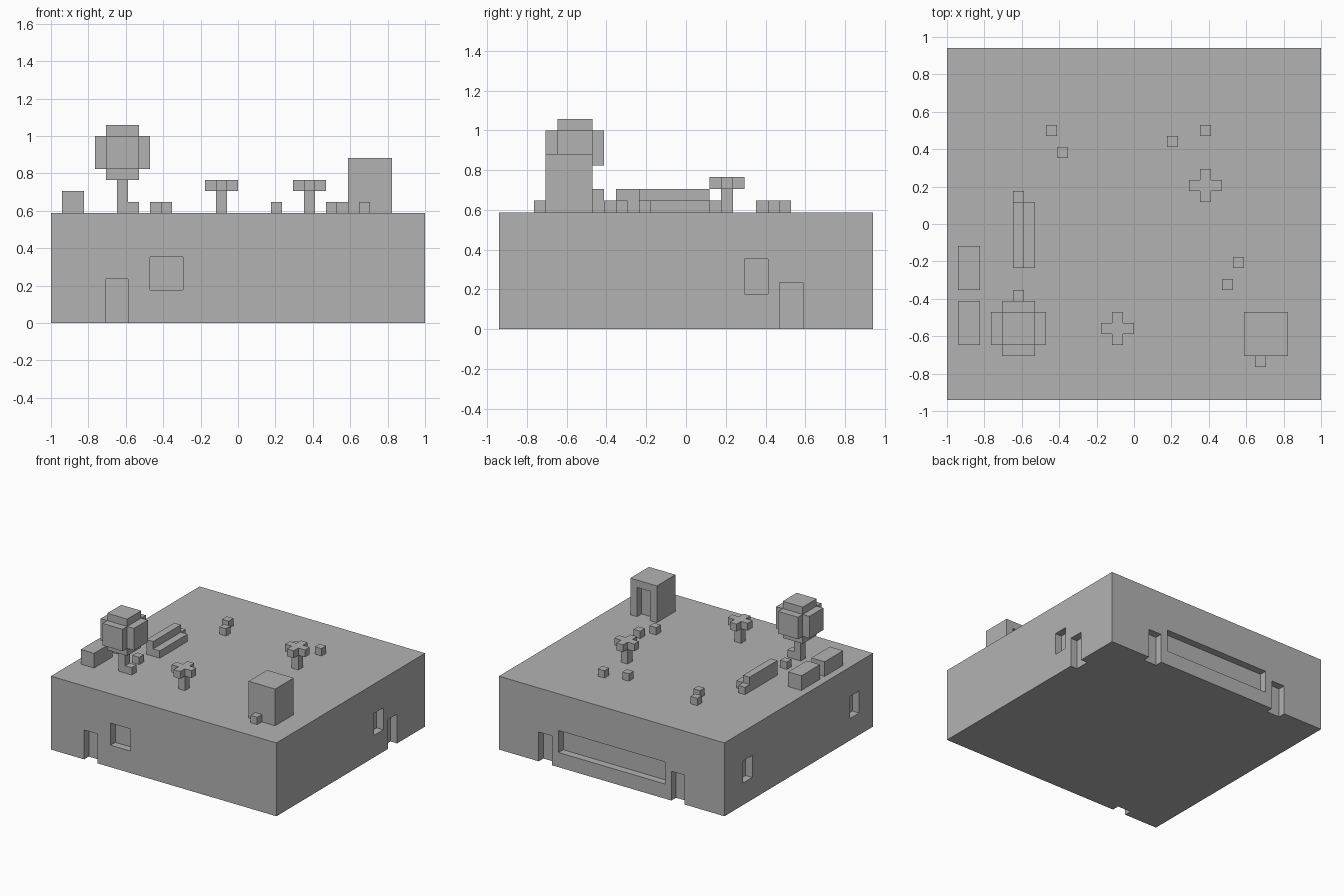
import bpy
import bmesh
from mathutils import Matrix, Vector

cube = bpy.data.objects.get("Cube")
if cube:
    bpy.data.objects.remove(cube, do_unlink=True)

# Everything sits on a block grid: width, depth and ground height in blocks
UNIT = 1 / 17
WIDTH, DEPTH, GROUND = 34, 32, 10

stone_grey = bpy.data.materials.new("stone_grey")
stone_grey.use_nodes = True
colour = (0.45, 0.45, 0.45, 1)
stone_grey.diffuse_color = colour
stone_grey.node_tree.nodes["Principled BSDF"].inputs["Base Color"].default_value = colour


def add_box(bm, xs, ys, zs):
    """Add a box spanning the given block ranges."""
    low = Vector((xs[0], ys[0], zs[0]))
    high = Vector((xs[1], ys[1], zs[1]))
    centre = (low + high) / 2 - Vector((WIDTH / 2, DEPTH / 2, 0))
    matrix = Matrix.Translation(centre * UNIT) @ Matrix.Diagonal(((high - low) * UNIT).to_4d())
    bmesh.ops.create_cube(bm, size=1, matrix=matrix)


def make(name, boxes):
    bm = bmesh.new()
    for box in boxes:
        add_box(bm, *box)
    mesh = bpy.data.meshes.new(name)
    bm.to_mesh(mesh)
    bm.free()
    mesh.materials.append(stone_grey)
    obj = bpy.data.objects.new(name, mesh)
    bpy.context.collection.objects.link(obj)
    return obj


def carve(obj, recesses):
    """Cut box-shaped recesses out of an object."""
    cutter = make("recess_cutter", recesses)
    cutter.hide_render = True
    mod = obj.modifiers.new("recesses", "BOOLEAN")
    mod.operation = "DIFFERENCE"
    mod.solver = "EXACT"
    mod.object = cutter
    bpy.context.view_layer.objects.active = obj
    bpy.ops.object.modifier_apply(modifier=mod.name)
    bpy.data.objects.remove(cutter, do_unlink=True)


# Building with one-block-deep doorways and windows
DOOR, WINDOW, STRIP = (-1, 4), (3, 6), (2, 5)
front, back = (-1, 1), (DEPTH - 1, DEPTH + 1)
west, east = (-1, 1), (WIDTH - 1, WIDTH + 1)
building = make("building", [((0, WIDTH), (0, DEPTH), (0, GROUND))])
carve(building, [
    ((5, 7), front, DOOR),
    ((9, 12), front, WINDOW),
    (east, (21, 23), WINDOW),
    (east, (24, 26), DOOR),
    ((26, 28), back, DOOR),
    ((9, 25), back, STRIP),
    ((6, 8), back, DOOR),
    (west, (26, 28), WINDOW),
    (west, (3, 5), WINDOW),
])

# Roof stair house with a doorway at the back
stair_house = make("stair_house", [((27, 31), (4, 8), (GROUND, 15))])
carve(stair_house, [((28, 30), (7, 9), (GROUND - 1, 14))])

# Large tree: trunk, foot and rounded crown
make("tree_trunk", [((6, 7), (6, 7), (GROUND, 13))])
make("tree_foot", [((7, 8), (6, 7), (GROUND, 11))])
make("tree_crown", [
    ((5, 8), (5, 8), (13, 18)),
    ((4, 9), (5, 8), (14, 17)),
    ((5, 8), (4, 9), (14, 17)),
])

# Small trees: a stem with four arms
for x, y in ((15, 6), (23, 19)):
    boxes = [((x, x + 1), (y, y + 1), (GROUND, 13))]
    for dx, dy in ((1, 0), (-1, 0), (0, 1), (0, -1)):
        boxes.append(((x + dx, x + dx + 1), (y + dy, y + dy + 1), (12, 13)))
    make("small_tree", boxes)

# Planter boxes
for y in (5, 10):
    make("planter_box", [((1, 3), (y, y + 4), (GROUND, 12))])

# Bench with a seat and a backrest
make("bench_back", [((6, 7), (12, 18), (GROUND, 12))])
make("bench_seat", [((7, 8), (12, 18), (GROUND, 11))])

# Loose single blocks on the roof
for x, y in ((6, 9), (6, 18), (9, 24), (10, 22), (20, 23),
             (23, 24), (25, 10), (26, 12), (28, 3)):
    make("small_block", [((x, x + 1), (y, y + 1), (GROUND, GROUND + 1))])
